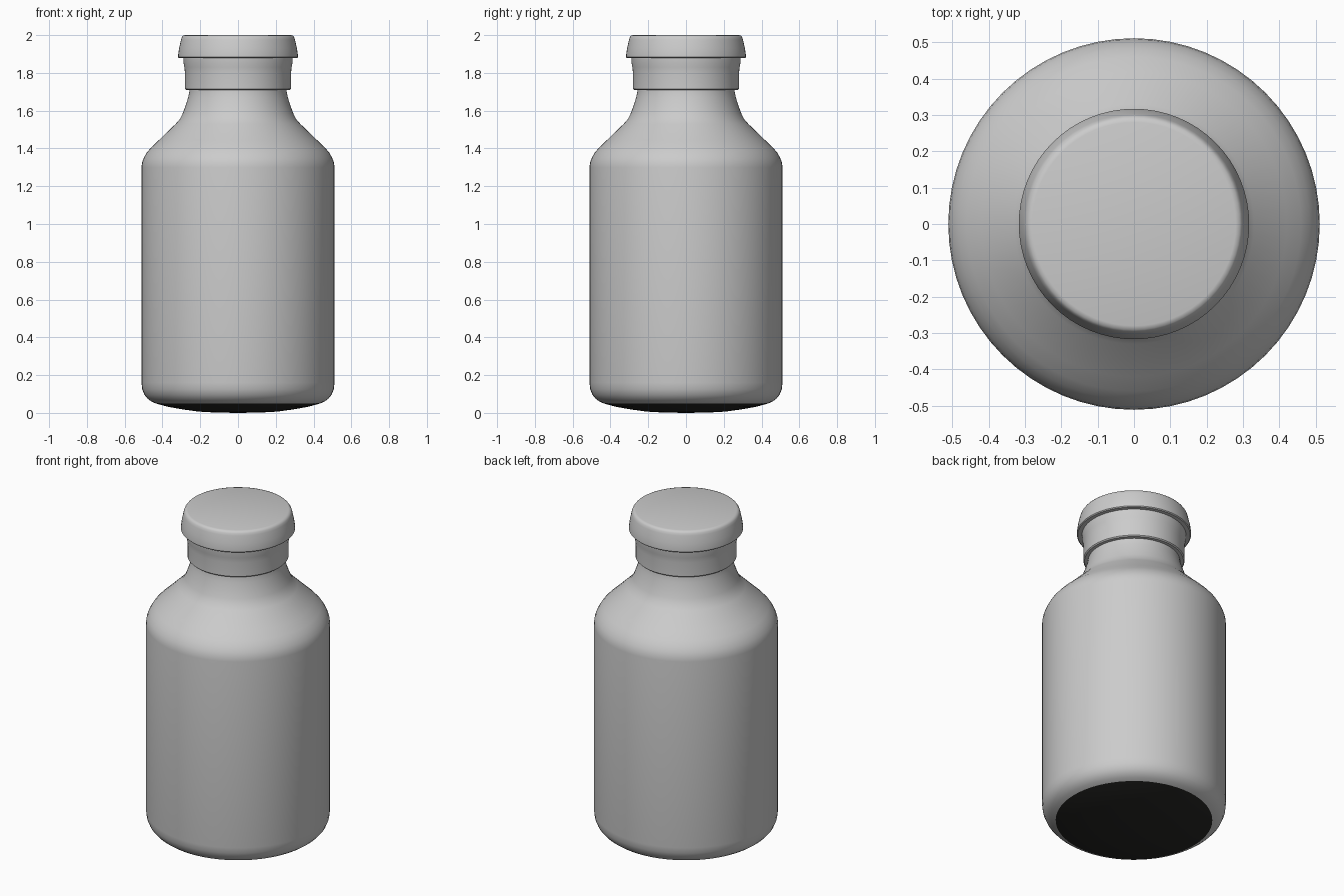
import bpy, bmesh, math

cube = bpy.data.objects.get("Cube")
if cube:
    bpy.data.objects.remove(cube, do_unlink=True)

SEGMENTS = 64


def material(name, color):
    mat = bpy.data.materials.new(name)
    mat.use_nodes = True
    mat.diffuse_color = color
    bsdf = next(n for n in mat.node_tree.nodes if n.type == 'BSDF_PRINCIPLED')
    bsdf.inputs["Base Color"].default_value = color
    return mat


def lathe(name, profile, mat, angle=35):
    """Spin a (radius, height) profile, listed bottom to top, about z."""
    bm = bmesh.new()
    rings = []
    for r, z in profile:
        if r == 0:
            rings.append([bm.verts.new((0, 0, z))] * SEGMENTS)
            continue
        turns = [2 * math.pi * i / SEGMENTS for i in range(SEGMENTS)]
        rings.append([bm.verts.new((r * math.cos(a), r * math.sin(a), z)) for a in turns])
    for low, high in zip(rings, rings[1:]):
        for i in range(SEGMENTS):
            j = (i + 1) % SEGMENTS
            corners = dict.fromkeys((low[i], low[j], high[j], high[i]))
            bm.faces.new(list(corners))
    mesh = bpy.data.meshes.new(name)
    bm.to_mesh(mesh)
    bm.free()
    mesh.materials.append(mat)
    obj = bpy.data.objects.new(name, mesh)
    bpy.context.collection.objects.link(obj)
    bpy.ops.object.select_all(action='DESELECT')
    obj.select_set(True)
    bpy.context.view_layer.objects.active = obj
    bpy.ops.object.shade_smooth_by_angle(angle=math.radians(angle))
    return obj


grey = material("light grey", (0.6, 0.6, 0.6, 1))
dark = material("near black", (0.02, 0.02, 0.018, 1))

# Shallow domed base
lathe("bottle_base", [(0, 0), (0.12, 0.002), (0.21, 0.007), (0.29, 0.018),
                      (0.37, 0.032), (0.435, 0.05)], dark)

# Body with rounded lower edge, sloping shoulder and flared neck
lathe("bottle_body", [(0.435, 0.05), (0.458, 0.06), (0.478, 0.075), (0.495, 0.095),
                      (0.507, 0.125), (0.511, 0.16), (0.511, 1.30), (0.508, 1.325),
                      (0.499, 1.35), (0.483, 1.378), (0.46, 1.405), (0.42, 1.443),
                      (0.33, 1.53), (0.308, 1.555), (0.293, 1.585), (0.278, 1.625),
                      (0.264, 1.67), (0.256, 1.71), (0.256, 1.73)], grey)

# Cap skirt, overhanging rim and flat top
lathe("bottle_cap", [(0.25, 1.71), (0.275, 1.71), (0.281, 1.716), (0.281, 1.80),
                     (0.284, 1.83), (0.288, 1.85), (0.289, 1.878), (0.312, 1.878),
                     (0.317, 1.883), (0.317, 1.895), (0.312, 1.93), (0.302, 1.975),
                     (0.298, 1.988), (0.291, 1.997), (0.28, 2.0), (0, 2.0)], grey, 40)
